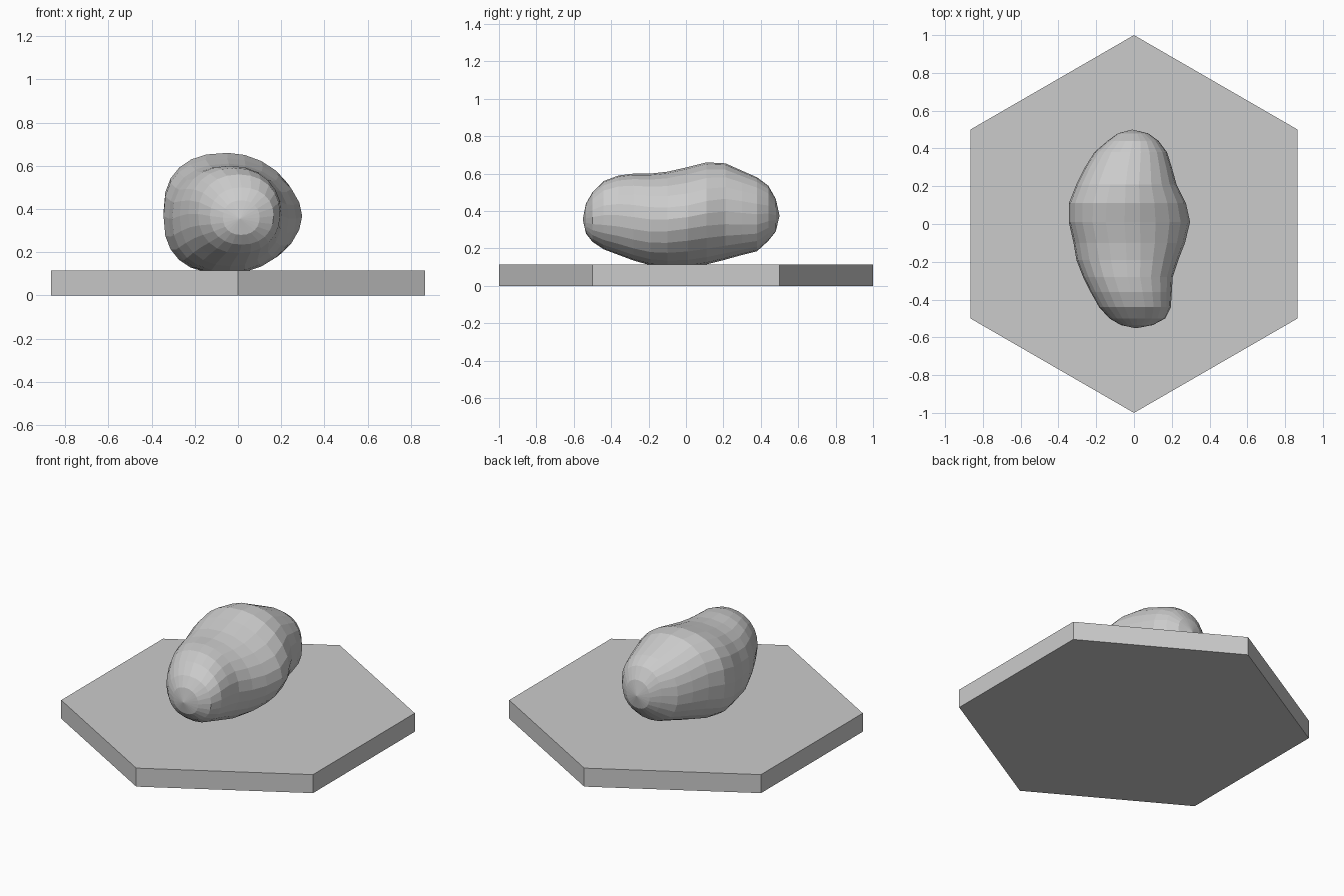
import bpy, bmesh
from math import sin, cos, pi, exp

if "Cube" in bpy.data.objects:
    bpy.data.objects.remove(bpy.data.objects["Cube"])


def finish(bm, name):
    bmesh.ops.recalc_face_normals(bm, faces=bm.faces[:])
    mesh = bpy.data.meshes.new(name)
    bm.to_mesh(mesh)
    bm.free()
    ob = bpy.data.objects.new(name, mesh)
    bpy.context.collection.objects.link(ob)
    return ob


# Hexagonal base tile, corners on the y axis
bm = bmesh.new()
bottom, top = [[bm.verts.new((cos(pi / 6 + i * pi / 3), sin(pi / 6 + i * pi / 3), z))
                for i in range(6)] for z in (0, 0.115)]
bm.faces.new(bottom)
bm.faces.new(top)
for i in range(6):
    j = (i + 1) % 6
    bm.faces.new((bottom[i], bottom[j], top[j], top[i]))
finish(bm, "hex_base")

# Boulder cross-sections along y: y, left, right, low, high
SECTIONS = [
    (-0.535, -0.07, 0.10, 0.28, 0.44),
    (-0.50, -0.13, 0.165, 0.235, 0.50),
    (-0.44, -0.185, 0.195, 0.195, 0.56),
    (-0.36, -0.23, 0.20, 0.165, 0.59),
    (-0.28, -0.27, 0.205, 0.135, 0.60),
    (-0.19, -0.305, 0.235, 0.11, 0.60),
    (-0.10, -0.32, 0.27, 0.10, 0.61),
    (0.01, -0.345, 0.297, 0.10, 0.635),
    (0.11, -0.345, 0.275, 0.115, 0.66),
    (0.21, -0.305, 0.225, 0.14, 0.655),
    (0.30, -0.26, 0.20, 0.165, 0.615),
    (0.38, -0.21, 0.175, 0.185, 0.58),
    (0.44, -0.14, 0.13, 0.24, 0.535),
    (0.48, -0.085, 0.075, 0.29, 0.465),
]
SIDES = 24


def section(y, left, right, low, high):
    """Rounded ring, boxier on the left, ridged on the right near the middle."""
    ridge = exp(-((y - 0.02) / 0.2) ** 2)
    cx = -0.05 * ridge + (left + right) / 2 * (1 - ridge)
    cz = (low + high) / 2
    pts = []
    for i in range(SIDES):
        a = 2 * pi * i / SIDES
        c, s = cos(a), sin(a)
        n = 2.15 - 0.3 * ridge if c > 0 else 2.2 + 0.3 * ridge
        x = abs(c) ** (2 / n) * ((right - cx) if c > 0 else (left - cx))
        z = abs(s) ** (2 / n) * ((high - cz) if s > 0 else (low - cz))
        pts.append((cx + x, y, cz + z))
    return pts


# Boulder skin lofted between end points
bm = bmesh.new()
rings = [[bm.verts.new(p) for p in section(*s)] for s in SECTIONS]
ends = [(bm.verts.new((0.01, -0.552, 0.355)), rings[0]),
        (bm.verts.new((-0.01, 0.5, 0.375)), rings[-1])]
for i in range(SIDES):
    j = (i + 1) % SIDES
    for r0, r1 in zip(rings, rings[1:]):
        bm.faces.new((r0[i], r0[j], r1[j], r1[i]))
    for tip, ring in ends:
        bm.faces.new((tip, ring[i], ring[j]))
finish(bm, "boulder")
